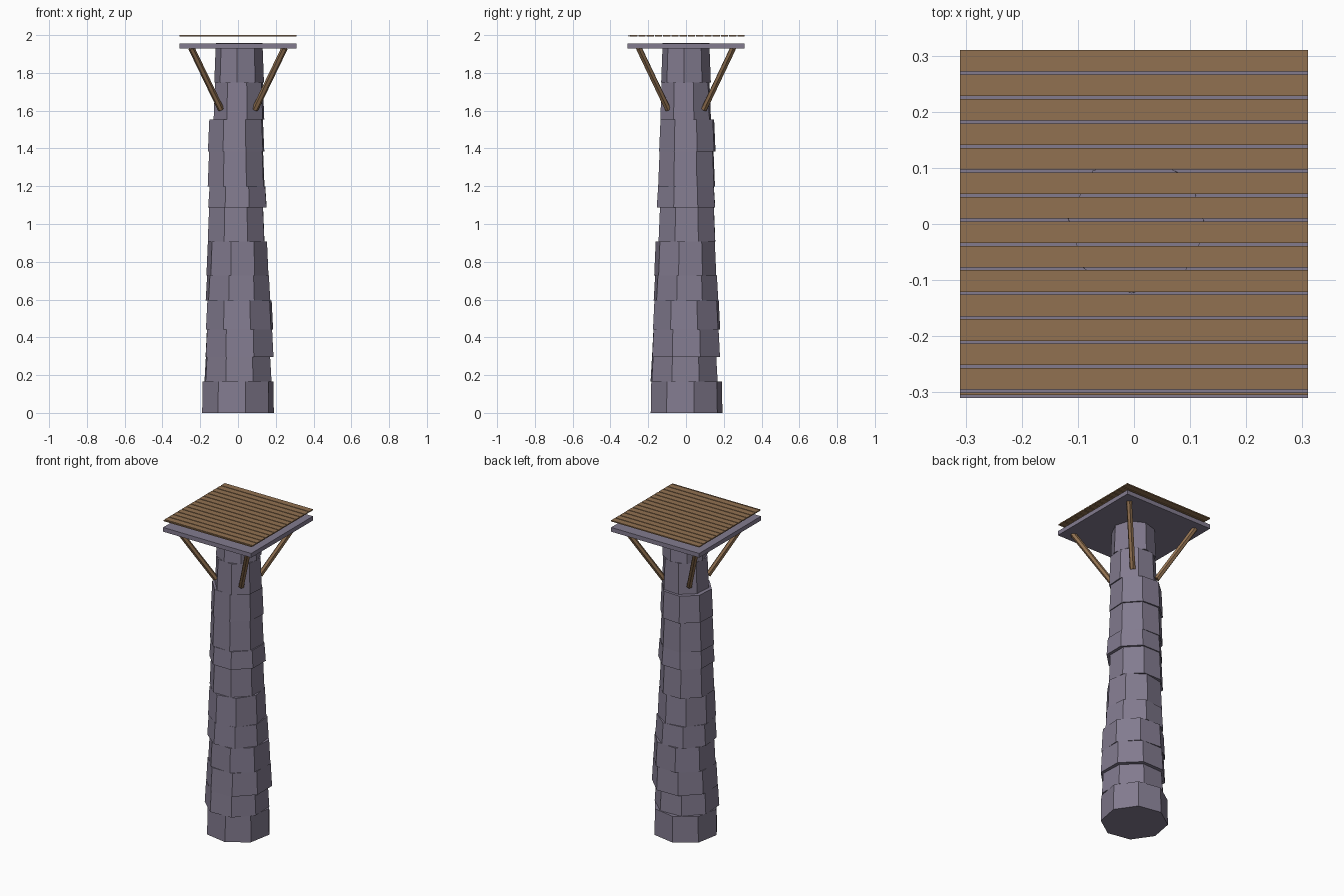
import bpy, bmesh, math
from mathutils import Vector

if "Cube" in bpy.data.objects:
    bpy.data.objects.remove(bpy.data.objects["Cube"])


def mat(name, rgb):
    m = bpy.data.materials.new(name)
    m.diffuse_color = (*rgb, 1)
    m.use_nodes = True
    m.node_tree.nodes["Principled BSDF"].inputs["Base Color"].default_value = m.diffuse_color
    return m


stone = mat("grey violet stone", (0.225, 0.198, 0.275))
wood = mat("brown wood", (0.285, 0.165, 0.082))


def finish(name, bm, material):
    bmesh.ops.recalc_face_normals(bm, faces=bm.faces)
    me = bpy.data.meshes.new(name)
    bm.to_mesh(me)
    bm.free()
    me.materials.append(material)
    ob = bpy.data.objects.new(name, me)
    bpy.context.collection.objects.link(ob)
    return ob


def prism(name, a, b, ra, rb, sides, turn, material):
    """Tapered prism between two points."""
    a, b = Vector(a), Vector(b)
    d = b - a
    q = Vector((0, 0, 1)).rotation_difference(d)
    bm = bmesh.new()
    rings = []
    for p, r in ((a, ra), (b, rb)):
        ring = []
        for i in range(sides):
            t = math.radians(turn) + math.tau * i / sides
            ring.append(bm.verts.new(p + q @ Vector((r * math.cos(t), r * math.sin(t), 0))))
        rings.append(ring)
    for i in range(sides):
        j = (i + 1) % sides
        bm.faces.new((rings[0][i], rings[0][j], rings[1][j], rings[1][i]))
    bm.faces.new(rings[0])
    bm.faces.new(rings[1])
    return finish(name, bm, material)


def box(name, lo, hi, material):
    bm = bmesh.new()
    bmesh.ops.create_cube(bm, size=1)
    for v in bm.verts:
        v.co = [l + (h - l) * (c + 0.5) for l, h, c in zip(lo, hi, v.co)]
    return finish(name, bm, material)


# stacked eight-sided stone drums: base z, centre x, centre y, radius, turn
drums = [
    (0.000, 0.000, 0.003, 0.194, 12),
    (0.165, 0.000, -0.010, 0.189, 25),
    (0.297, 0.008, 0.000, 0.194, 23),
    (0.442, 0.008, 0.003, 0.187, 18),
    (0.594, 0.000, 0.000, 0.178, 29),
    (0.727, -0.003, -0.004, 0.168, 33),
    (0.907, -0.010, 0.005, 0.162, 22),
    (1.088, -0.003, 0.000, 0.167, 22),
    (1.199, -0.010, 0.003, 0.160, 20),
    (1.384, -0.010, 0.007, 0.158, 19),
    (1.554, 0.005, -0.002, 0.141, 18),
    (1.748, 0.006, 0.000, 0.132, 40),
]
tops = [d[0] for d in drums[1:]] + [1.958]
for i, ((z, x, y, r, turn), top) in enumerate(zip(drums, tops)):
    prism(f"stone_drum_{i + 1}", (x, y, z), (x, y, top), r,
          r - (0.003 if i == 0 else 0.008), 8, turn, stone)

# square stone slab
box("platform_slab", (-0.31, -0.31, 1.928), (0.31, 0.31, 1.955), stone)

# four diagonal braces
for sx in (-1, 1):
    for sy in (-1, 1):
        prism(f"brace_{sx}_{sy}", (sx * 0.09, sy * 0.095, 1.607),
              (sx * 0.247, sy * 0.25, 1.932), 0.017, 0.017, 6, 0, wood)

# floating plank deck, planks run along x; the last one is a narrow offcut
step = 0.0436
for i in range(15):
    hi = 0.31 - i * step
    lo = max(hi - 0.0385, -0.305)
    box(f"deck_plank_{i + 1}", (-0.31, lo, 1.993), (0.31, hi, 2.0), wood)
